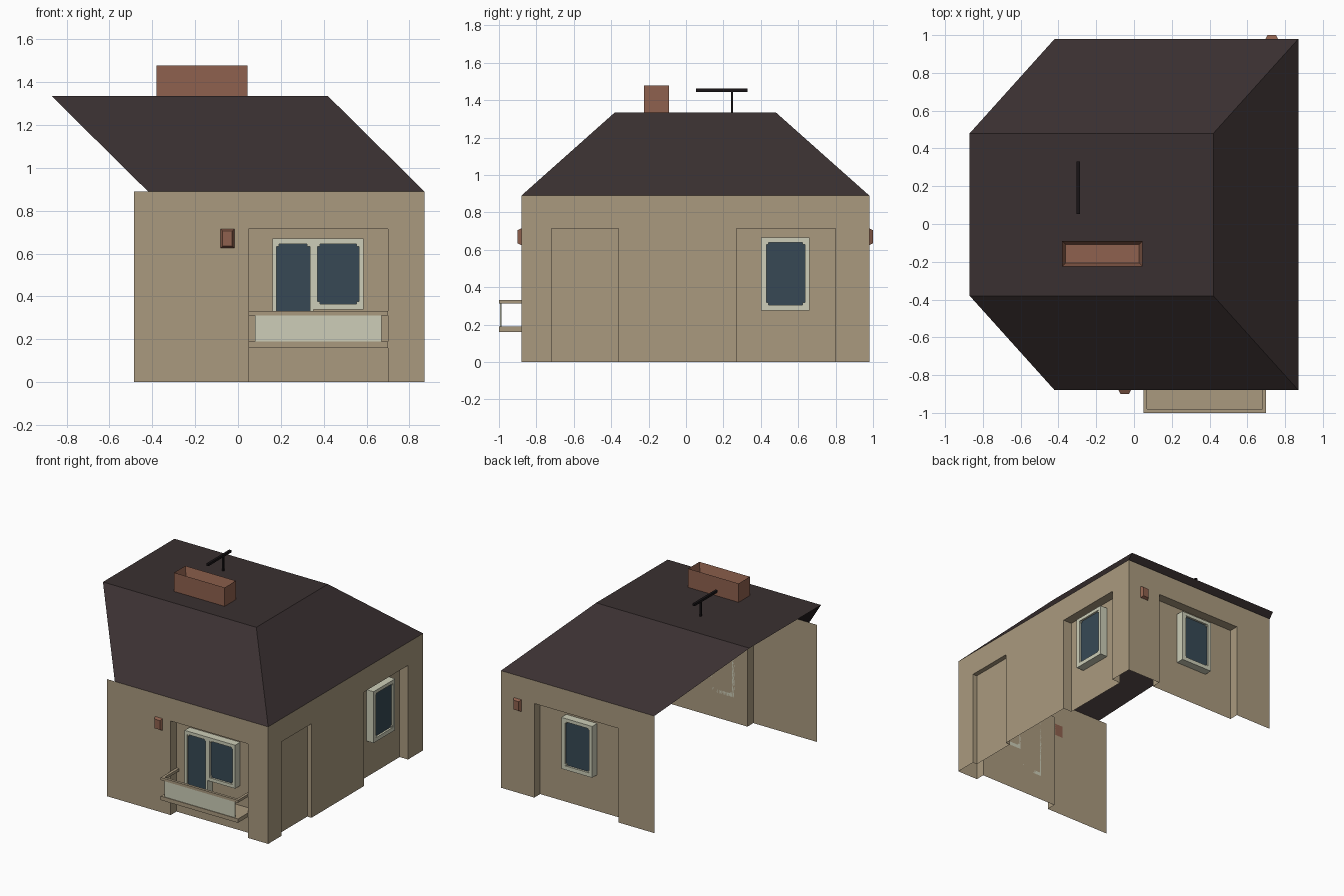
import bpy, bmesh

if "Cube" in bpy.data.objects:
    bpy.data.objects.remove(bpy.data.objects["Cube"])


def srgb(r, g, b):
    f = lambda c: (c / 255 / 12.92) if c < 10 else ((c / 255 + 0.055) / 1.055) ** 2.4
    return (f(r), f(g), f(b), 1)


def material(name, *rgb):
    m = bpy.data.materials.new(name)
    m.diffuse_color = srgb(*rgb)
    m.use_nodes = True
    m.node_tree.nodes["Principled BSDF"].inputs["Base Color"].default_value = m.diffuse_color
    return m


BEIGE = material("beige_plaster", 170, 154, 127)
ROOF = material("dark_roof", 58, 48, 49)
BRICK = material("brick_brown", 143, 97, 78)
CREAM = material("pale_frame", 205, 206, 184)
GLASS = material("blue_glass", 55, 73, 85)
BLACK = material("black_metal", 24, 20, 22)


def mesh_object(name, faces, mat):
    """Object from a list of faces, each a list of points; shared corners are welded."""
    bm = bmesh.new()
    for f in faces:
        bm.faces.new([bm.verts.new(p) for p in f])
    bmesh.ops.remove_doubles(bm, verts=bm.verts, dist=0.0005)
    me = bpy.data.meshes.new(name)
    bm.to_mesh(me)
    bm.free()
    me.materials.append(mat)
    ob = bpy.data.objects.new(name, me)
    bpy.context.collection.objects.link(ob)
    return ob


def box_faces(a, b, taper=0.0, to_world=lambda u, d, z: (u, d, z)):
    """Box from corner a to b; the side at lowest depth can be tapered inward."""
    (u0, d0, z0), (u1, d1, z1) = a, b
    t = taper
    o = [(u0 + t, d0, z0 + t), (u1 - t, d0, z0 + t), (u1 - t, d0, z1 - t), (u0 + t, d0, z1 - t)]
    i = [(u0, d1, z0), (u1, d1, z0), (u1, d1, z1), (u0, d1, z1)]
    fs = [o, i[::-1]] + [[o[(k + 1) % 4], o[k], i[k], i[(k + 1) % 4]] for k in range(4)]
    return [[to_world(*p) for p in f] for f in fs]


# Wall frames: u runs along the wall (left to right from outside), d goes inward
def front(u, d, z): return (u, -0.88 + d, z)
def right(u, d, z): return (0.87 - d, u, z)
def back(u, d, z): return (-u, 0.98 - d, z)


H, RH, DEEP = 0.89, 0.715, 0.07


def wall(name, P, u0, u1, recesses):
    """Thin wall sheet with recesses (start, end, depth) that run to the ground."""
    plan = [(u0, 0)]
    faces = []
    for a, b, d in recesses:
        plan += [(a, 0), (a, d), (b, d), (b, 0)]
        faces.append([P(a, 0, RH), P(a, d, RH), P(b, d, RH), P(b, 0, RH)])
    plan.append((u1, 0))
    for p, q in zip(plan, plan[1:]):
        faces.append([P(*p, 0), P(*q, 0), P(*q, RH), P(*p, RH)])
    faces.append([P(u0, 0, RH)] + [P(u, d, RH) for u, d in plan[1:-1] if d == 0]
                 + [P(u1, 0, RH), P(u1, 0, H), P(u0, 0, H)])
    mesh_object(name, faces, BEIGE)


wall("front_wall", front, -0.485, 0.87, [(0.05, 0.70, DEEP)])
wall("right_wall", right, -0.88, 0.98, [(-0.72, -0.36, 0.035), (0.27, 0.80, DEEP)])
wall("back_wall", back, -0.87, 0.42, [(-0.59, 0.12, DEEP)])


def window(name, P, u0, u1, z0, z1, g):
    """Frame of four bars, a set-back pane and small corner fillets; g = pane rectangle."""
    a, b, c, e = g
    n, f = 0.01, DEEP
    bars = [(u0, a, z0, z1), (b, u1, z0, z1), (a, b, z0, c), (a, b, e, z1)]
    s = 0.012
    bars += [(u, u + s, z, z + s) for u in (a, b - s) for z in (c, e - s)]
    faces = []
    for k, (p, q, r, t) in enumerate(bars):
        near = n if k < 4 else n + 0.005
        faces.append(box_faces((p, near, r), (q, f, t), 0, P))
    for k, fs in enumerate(faces[:4]):
        mesh_object(f"{name}_frame_{k + 1}", fs, CREAM)
    mesh_object(name + "_fillets", sum(faces[4:], []), CREAM)
    mesh_object(name + "_pane", [[P(a, n + .015, c), P(b, n + .015, c),
                                  P(b, n + .015, e), P(a, n + .015, e)]], GLASS)


window("right_window", right, 0.40, 0.66, 0.275, 0.665, (0.43, 0.635, 0.305, 0.64))
window("back_window", back, -0.37, -0.11, 0.275, 0.665, (-0.34, -0.135, 0.305, 0.64))
window("balcony_door", front, 0.16, 0.352, 0.19, 0.67, (0.18, 0.335, 0.215, 0.645))
window("balcony_window", front, 0.352, 0.585, 0.34, 0.67, (0.37, 0.565, 0.365, 0.645))

# Wall boxes beside the recesses
for name, P, u in (("front_wall_box", front, -0.082), ("back_wall_box", back, -0.762)):
    mesh_object(name, box_faces((u, -0.02, 0.625), (u + 0.065, 0, 0.715), 0.01, P), BRICK)

# Balcony: slab, thin front panel, three-sided rail
mesh_object("balcony_slab", box_faces((0.05, -1.0, 0.16), (0.70, -0.81, 0.19)), BEIGE)
mesh_object("balcony_panel", box_faces((0.08, -0.995, 0.19), (0.67, -0.987, 0.315)), CREAM)
mesh_object("balcony_rail_front", box_faces((0.05, -1.0, 0.312), (0.70, -0.98, 0.332)), BEIGE)
for side, x in (("left", 0.05), ("right", 0.68)):
    mesh_object("balcony_rail_" + side, box_faces((x, -0.98, 0.312), (x + 0.02, -0.81, 0.332)), BEIGE)

# Roof: flat top and three slopes, open on the left
e = [(-0.42, -0.88, H), (0.87, -0.88, H), (0.87, 0.98, H), (-0.42, 0.98, H)]
t = [(-0.87, -0.38, 1.335), (0.42, -0.38, 1.335), (0.42, 0.48, 1.335), (-0.87, 0.48, 1.335)]
mesh_object("roof", [t] + [[e[k], e[k + 1], t[k + 1], t[k]] for k in range(3)], ROOF)

# Chimney with a hollow top
chimney = mesh_object("chimney", box_faces((-0.38, -0.225, 1.335), (0.045, -0.09, 1.478)), BRICK)
bm = bmesh.new()
bm.from_mesh(chimney.data)
bm.normal_update()
top = max(bm.faces, key=lambda f: f.calc_center_median().z)
bmesh.ops.inset_region(bm, faces=[top], thickness=0.026)
bmesh.ops.translate(bm, verts=top.verts, vec=(0, 0, -0.07))
bm.to_mesh(chimney.data)
bm.free()

# Aerial
mesh_object("aerial_pole", box_faces((-0.301, 0.24, 1.335), (-0.289, 0.252, 1.45)), BLACK)
mesh_object("aerial_bar", box_faces((-0.304, 0.053, 1.445), (-0.286, 0.33, 1.462)), BLACK)
